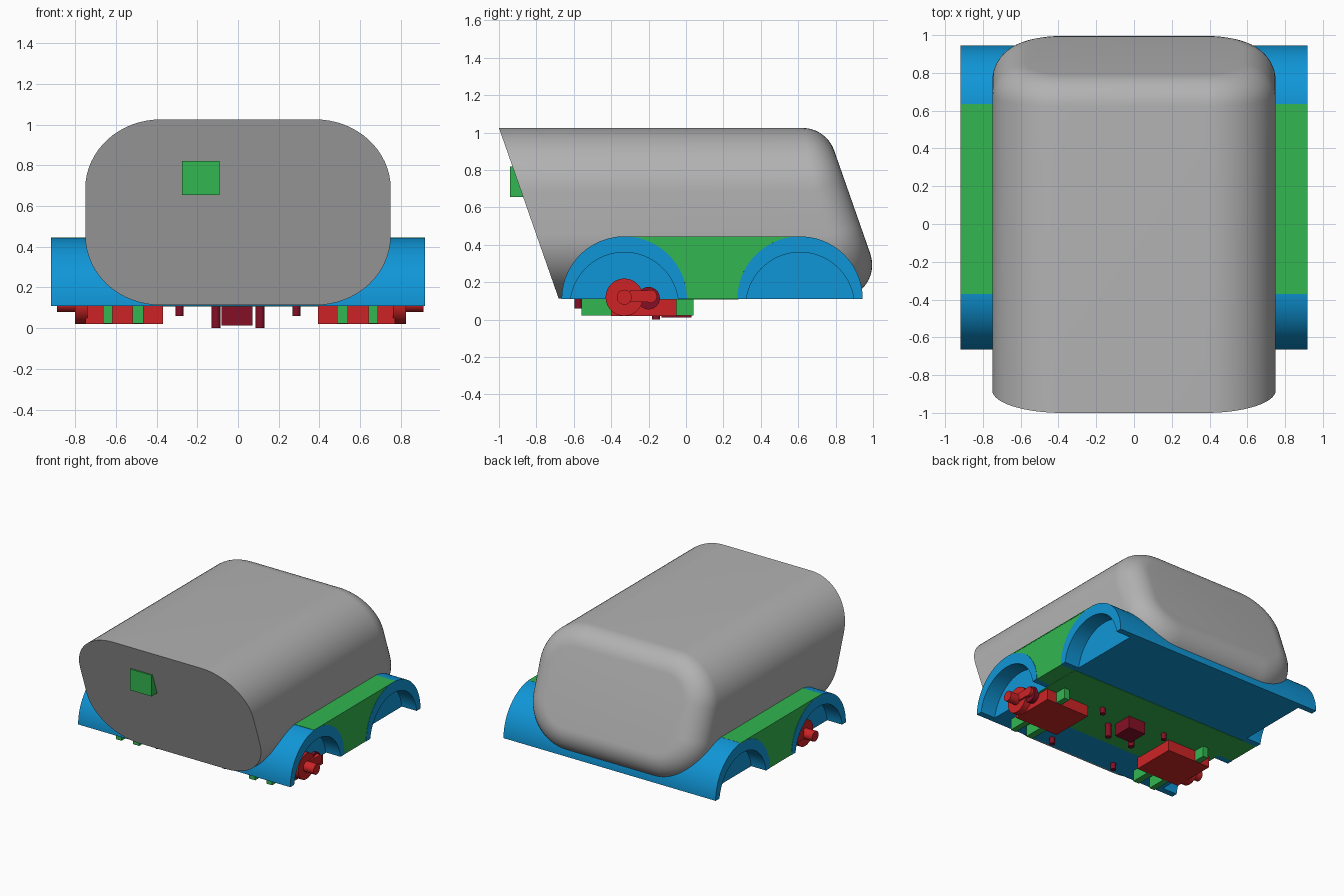
import bpy
import bmesh
import math
from mathutils import Vector

old = bpy.data.objects.get("Cube")
if old:
    bpy.data.objects.remove(old, do_unlink=True)


def material(name, rgb):
    m = bpy.data.materials.new(name)
    lin = [((c / 255 + 0.055) / 1.055) ** 2.4 for c in rgb] + [1]
    m.use_nodes = True
    m.diffuse_color = lin
    m.node_tree.nodes["Principled BSDF"].inputs["Base Color"].default_value = lin
    return m


GREY = material("body grey", (178, 178, 178))
BLUE = material("fender blue", (16, 150, 215))
GREEN = material("trim green", (50, 182, 80))
RED = material("mount red", (206, 36, 38))
DARK = material("dark red", (132, 16, 38))


def finish(name, bm, mat):
    bmesh.ops.recalc_face_normals(bm, faces=bm.faces)
    mesh = bpy.data.meshes.new(name)
    bm.to_mesh(mesh)
    bm.free()
    mesh.materials.append(mat)
    ob = bpy.data.objects.new(name, mesh)
    bpy.context.collection.objects.link(ob)
    bpy.ops.object.select_all(action='DESELECT')
    ob.select_set(True)
    bpy.context.view_layer.objects.active = ob
    bpy.ops.object.shade_smooth_by_angle()
    return ob


def loft(name, rings, mat):
    bm = bmesh.new()
    loops = [[bm.verts.new(p) for p in ring] for ring in rings]
    n = len(loops[0])
    for a, b in zip(loops, loops[1:]):
        for i in range(n):
            j = (i + 1) % n
            bm.faces.new((a[i], a[j], b[j], b[i]))
    bm.faces.new(loops[0])
    bm.faces.new(loops[-1])
    return finish(name, bm, mat)


def prism(name, profile, x0, x1, mat):
    """Extrude a (y, z) profile along x."""
    return loft(name, [[(x, y, z) for y, z in profile] for x in (x0, x1)], mat)


def box(name, x0, x1, y0, y1, z0, z1, mat):
    return prism(name, [(y0, z0), (y1, z0), (y1, z1), (y0, z1)], x0, x1, mat)


def arc(cy, cz, r, a0, a1, n):
    angles = [a0 + (a1 - a0) * i / n for i in range(n + 1)]
    return [(cy + r * math.cos(a), cz + r * math.sin(a)) for a in angles]


def rod(name, y, z, r, x0, x1, mat):
    return prism(name, arc(y, z, r, 0, math.tau, 32)[:-1], x0, x1, mat)


def post(name, x, y, r, z0, z1, mat):
    circle = arc(x, y, r, 0, math.tau, 20)[:-1]
    return loft(name, [[(px, py, z) for px, py in circle] for z in (z0, z1)], mat)


# Body: slanted rounded tube with a rolled edge around the back face
TOP, BOTTOM, HALF = 1.025, 0.113, 0.75
RX, RZ, SLOPE, ROLL = 0.37, 0.34, 0.35, 0.18
section = []
for q, (sx, sz) in enumerate([(1, 1), (-1, 1), (-1, -1), (1, -1)]):
    mid = (TOP + BOTTOM) / 2
    cx, cz = sx * (HALF - RX), mid + sz * (TOP - mid - RZ)
    for i in range(17):
        a = (q + i / 16) * math.pi / 2
        c, s = math.cos(a), math.sin(a)
        normal = Vector((c / RX, 0, s / RZ)).normalized()
        section.append((Vector((cx + RX * c, 0, cz + RZ * s)), normal))

back = Vector((0, 1, SLOPE)).normalized()
anchor = Vector((0, 0.75, TOP))
rings = [[(p.x, -1 + SLOPE * (TOP - p.z), p.z) for p, n in section]]
STEPS = 12
for k in range(STEPS + 1):
    ring = []
    for p, n in section:
        c = p - ROLL * n
        c.y = anchor.y - (ROLL + back.z * (c.z - anchor.z)) / back.y
        ring.append(c + ROLL * n.slerp(back, k / STEPS))
    rings.append(ring)
loft("body", rings, GREY)

# Square plate on the front
box("front_square", -0.275, -0.09, -0.94, -0.72, 0.655, 0.82, GREEN)

# Fenders: full-width half drums with open arches at both ends
FLOOR, R, WIDE, WALL = 0.11, 0.335, 0.918, 0.79
AXLES = {"front": -0.33, "rear": 0.61}
for end, y in AXLES.items():
    outer = arc(y, FLOOR, R, 0, math.pi, 40)
    prism(end + "_fender_core", outer, -WALL, WALL, BLUE)
    dip = math.asin(0.04 / 0.29)
    inner = arc(y, FLOOR - 0.04, 0.29, math.pi - dip, dip, 32)
    for side, s in (("left", 1), ("right", -1)):
        prism(f"{end}_{side}_arch", outer + inner, s * WALL, s * WIDE, BLUE)

# Green sill between the fenders, plus its underside plate
sill = arc(AXLES["front"], FLOOR, R, math.pi / 2, 0, 24)
sill += arc(AXLES["rear"], FLOOR, R, math.pi, math.pi / 2, 24)
prism("sill", sill, -WIDE + 0.002, WIDE - 0.002, GREEN)
box("sill_top", -WIDE, WIDE, -0.37, 0.635, 0.438, 0.445, GREEN)
box("floor_plate", -WALL, WALL, -0.37, 0.28, FLOOR - 0.003, FLOOR + 0.004, GREEN)

# Front wheel mounts, one per side, offset slightly towards the left
SHIFT = 0.012
for side, s in (("left", 1), ("right", -1)):
    def span(a, b):
        return s * a + SHIFT, s * b + SHIFT

    box(side + "_mount", *span(0.38, 0.76), -0.40, -0.05, 0.02, 0.13, RED)
    box(side + "_inner_bar", *span(0.475, 0.529), -0.56, -0.07, 0.023, 0.12, GREEN)
    box(side + "_outer_bar", *span(0.628, 0.675), -0.56, 0.04, 0.023, 0.12, GREEN)
    rod(side + "_disc", -0.33, 0.12, 0.1, *span(0.75, 0.812), RED)
    rod(side + "_hub", -0.33, 0.12, 0.04, *span(0.80, 0.90), RED)
    rod(side + "_pivot", -0.2, 0.115, 0.06, *span(0.75, 0.80), DARK)
    box(side + "_link", *span(0.79, 0.825), -0.30, -0.19, 0.095, 0.155, RED)
    rod(side + "_link_end", -0.19, 0.125, 0.035, *span(0.79, 0.825), RED)

    # Underside pegs
    post(side + "_front_peg", s * 0.287, -0.575, 0.02, 0.06, 0.12, DARK)
    post(side + "_rear_peg", s * 0.287, -0.01, 0.02, 0.06, 0.12, DARK)
    post(side + "_centre_post", s * 0.108, -0.16, 0.022, 0.0, 0.12, DARK)

# Block in the middle of the underside
box("centre_block", -0.08, 0.07, -0.13, 0.03, 0.012, 0.12, DARK)
